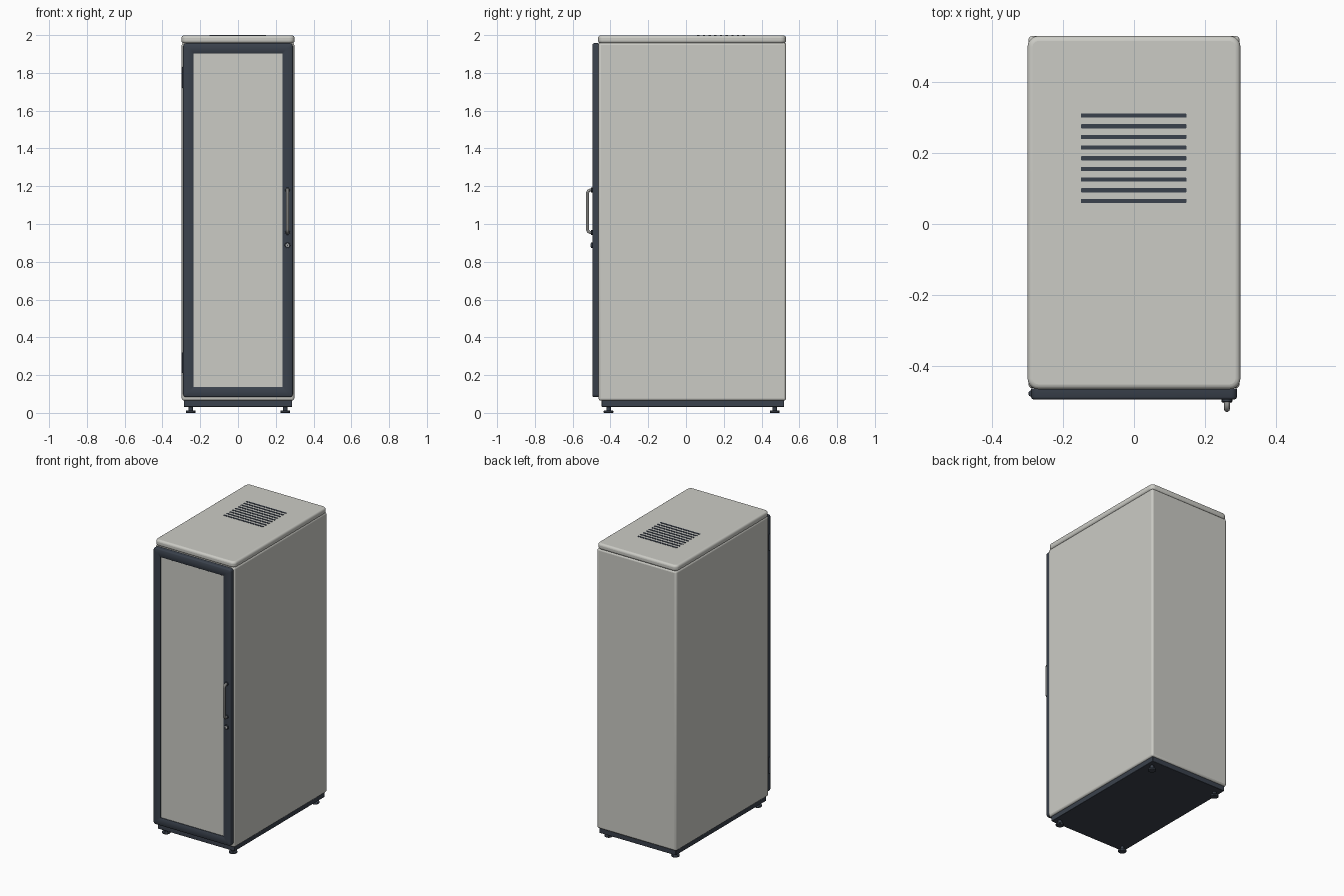
import bpy, bmesh, math
from mathutils import Vector

if "Cube" in bpy.data.objects:
    bpy.data.objects.remove(bpy.data.objects["Cube"])


def material(name, rgb):
    m = bpy.data.materials.new(name)
    m.diffuse_color = (*rgb, 1)
    m.use_nodes = True
    m.node_tree.nodes["Principled BSDF"].inputs["Base Color"].default_value = m.diffuse_color
    return m


GREY = material("warm light grey", (0.60, 0.60, 0.56))
DARK = material("dark slate", (0.042, 0.053, 0.072))
STEEL = material("pale steel", (0.66, 0.66, 0.64))


def finish(ob, mat, bevel=0.0, segments=3):
    ob.data.materials.append(mat)
    if bevel:
        mod = ob.modifiers.new("soft_edges", 'BEVEL')
        mod.width, mod.segments = bevel, segments
        mod.limit_method = 'ANGLE'
    bpy.ops.object.select_all(action='DESELECT')
    ob.select_set(True)
    bpy.context.view_layer.objects.active = ob
    bpy.ops.object.shade_smooth_by_angle(angle=math.radians(35))
    return ob


def box(name, lo, hi, mat, bevel=0.0, segments=3, corner=0.0):
    """Box between two corners; corner rounds the upright edges first."""
    lo, hi = Vector(lo), Vector(hi)
    bm = bmesh.new()
    bmesh.ops.create_cube(bm, size=1)
    for v in bm.verts:
        v.co = Vector([(a + b) / 2 + c * (b - a) for a, b, c in zip(lo, hi, v.co)])
    if corner:
        upright = [e for e in bm.edges
                   if abs(e.verts[0].co.z - e.verts[1].co.z) > 1e-4]
        bmesh.ops.bevel(bm, geom=upright, offset=corner, segments=5,
                        profile=0.5, affect='EDGES')
    me = bpy.data.meshes.new(name)
    bm.to_mesh(me)
    bm.free()
    ob = bpy.data.objects.new(name, me)
    bpy.context.collection.objects.link(ob)
    return finish(ob, mat, bevel, segments)


def cylinder(name, loc, radius, depth, mat, axis='Z', bevel=0.0, sides=24):
    rot = (math.pi / 2, 0, 0) if axis == 'Y' else (0, 0, 0)
    bpy.ops.mesh.primitive_cylinder_add(vertices=sides, radius=radius, depth=depth,
                                        location=loc, rotation=rot)
    ob = bpy.context.object
    ob.name = name
    return finish(ob, mat, bevel, 2)


# Cabinet shell and lid
box("cabinet_body", (-0.298, -0.463, 0.065), (0.298, 0.53, 1.96), GREY, 0.012)
box("top_lid", (-0.3, -0.466, 1.957), (0.3, 0.53, 1.998), GREY, 0.014, 4, corner=0.03)

# Lid ventilation slots
for i in range(9):
    y = 0.065 + i * 0.0301
    box(f"vent_slot_{i + 1}", (-0.15, y - 0.006, 1.994), (0.148, y + 0.006, 2.0),
        DARK, corner=0.003)

# Plinth and levelling feet
box("plinth", (-0.287, -0.447, 0.032), (0.287, 0.52, 0.068), DARK, 0.003, 2)
for sx in (-1, 1):
    for y in (-0.41, 0.47):
        tag = ("left" if sx < 0 else "right") + ("_front" if y < 0 else "_back")
        cylinder(f"foot_pad_{tag}", (sx * 0.25, y, 0.006), 0.026, 0.012, DARK, bevel=0.003)
        cylinder(f"foot_stem_{tag}", (sx * 0.25, y, 0.022), 0.012, 0.026, DARK)

# Door frame: outer and inner rectangles joined into a ring, then thickened
X0, X1, Z0, Z1, RIM = -0.29, 0.29, 0.083, 1.957, 0.055
bm = bmesh.new()


def rounded_rect(inset, radius, steps=4):
    loop = []
    cx, cz = (X0 + X1) / 2, (Z0 + Z1) / 2
    hx, hz = (X1 - X0) / 2 - inset - radius, (Z1 - Z0) / 2 - inset - radius
    for q, (sx, sz) in enumerate(((1, 1), (-1, 1), (-1, -1), (1, -1))):
        for s in range(steps + 1):
            a = math.pi / 2 * (q + s / steps)
            loop.append((cx + sx * hx + radius * math.cos(a),
                         cz + sz * hz + radius * math.sin(a)))
    return loop


def add_loop(inset, radius, y):
    return [bm.verts.new((x, y, z)) for x, z in rounded_rect(inset, radius)]


loops = [add_loop(0, 0.016, -0.464), add_loop(0, 0.016, -0.488),
         add_loop(0.002, 0.014, -0.492), add_loop(0.007, 0.010, -0.495),
         add_loop(RIM - 0.005, 0.004, -0.495), add_loop(RIM - 0.001, 0.002, -0.492),
         add_loop(RIM, 0.001, -0.464)]
for a, b in zip(loops, loops[1:] + loops[:1]):
    n = len(a)
    for k in range(n):
        bm.faces.new((a[k], a[(k + 1) % n], b[(k + 1) % n], b[k]))
bmesh.ops.recalc_face_normals(bm, faces=bm.faces)
me = bpy.data.meshes.new("door_frame")
bm.to_mesh(me)
bm.free()
frame = bpy.data.objects.new("door_frame", me)
bpy.context.collection.objects.link(frame)
finish(frame, DARK)

# Door infill panel
box("door_panel", (X0 + RIM - 0.008, -0.487, Z0 + RIM - 0.008),
    (X1 - RIM + 0.008, -0.462, Z1 - RIM + 0.008), GREY)

# Hinge barrels on the left edge
for label, z in (("lower", 0.265), ("upper", 1.775)):
    cylinder(f"{label}_hinge", (-0.289, -0.478, z), 0.009, 0.11, DARK, bevel=0.002)

# Bent bar handle with dark mounting collars
HX, HTOP, HLOW = 0.262, 1.18, 0.955
cu = bpy.data.curves.new("door_handle", 'CURVE')
cu.dimensions = '3D'
cu.bevel_depth, cu.bevel_resolution, cu.use_fill_caps = 0.0085, 3, True
sp = cu.splines.new('POLY')
path = [(HX, -0.49, HTOP)]
R, DEEP = 0.018, -0.5215
for s in range(6):
    a = math.pi / 2 * s / 5
    path.append((HX, DEEP + R - R * math.sin(a), HTOP - R + R * math.cos(a)))
path += [(x, y, HTOP + HLOW - z) for x, y, z in reversed(path)]
sp.points.add(len(path) - 1)
for p, co in zip(sp.points, path):
    p.co = (*co, 1)
tmp = bpy.data.objects.new("handle_path", cu)
bpy.context.collection.objects.link(tmp)
handle_mesh = bpy.data.meshes.new_from_object(
    tmp.evaluated_get(bpy.context.evaluated_depsgraph_get()))
bpy.data.objects.remove(tmp)
handle = bpy.data.objects.new("door_handle", handle_mesh)
bpy.context.collection.objects.link(handle)
handle.data.materials.clear()
finish(handle, STEEL)
for label, z in (("lower", HLOW), ("upper", HTOP)):
    cylinder(f"{label}_handle_collar", (HX, -0.497, z), 0.013, 0.01, DARK, 'Y', 0.002)

# Door lock
cylinder("lock_bezel", (HX, -0.497, 0.887), 0.015, 0.012, DARK, 'Y', 0.002)
cylinder("lock_barrel", (HX, -0.5, 0.887), 0.010, 0.01, STEEL, 'Y', 0.002)
box("lock_keyway", (HX - 0.0015, -0.506, 0.882), (HX + 0.0015, -0.503, 0.892), DARK)
